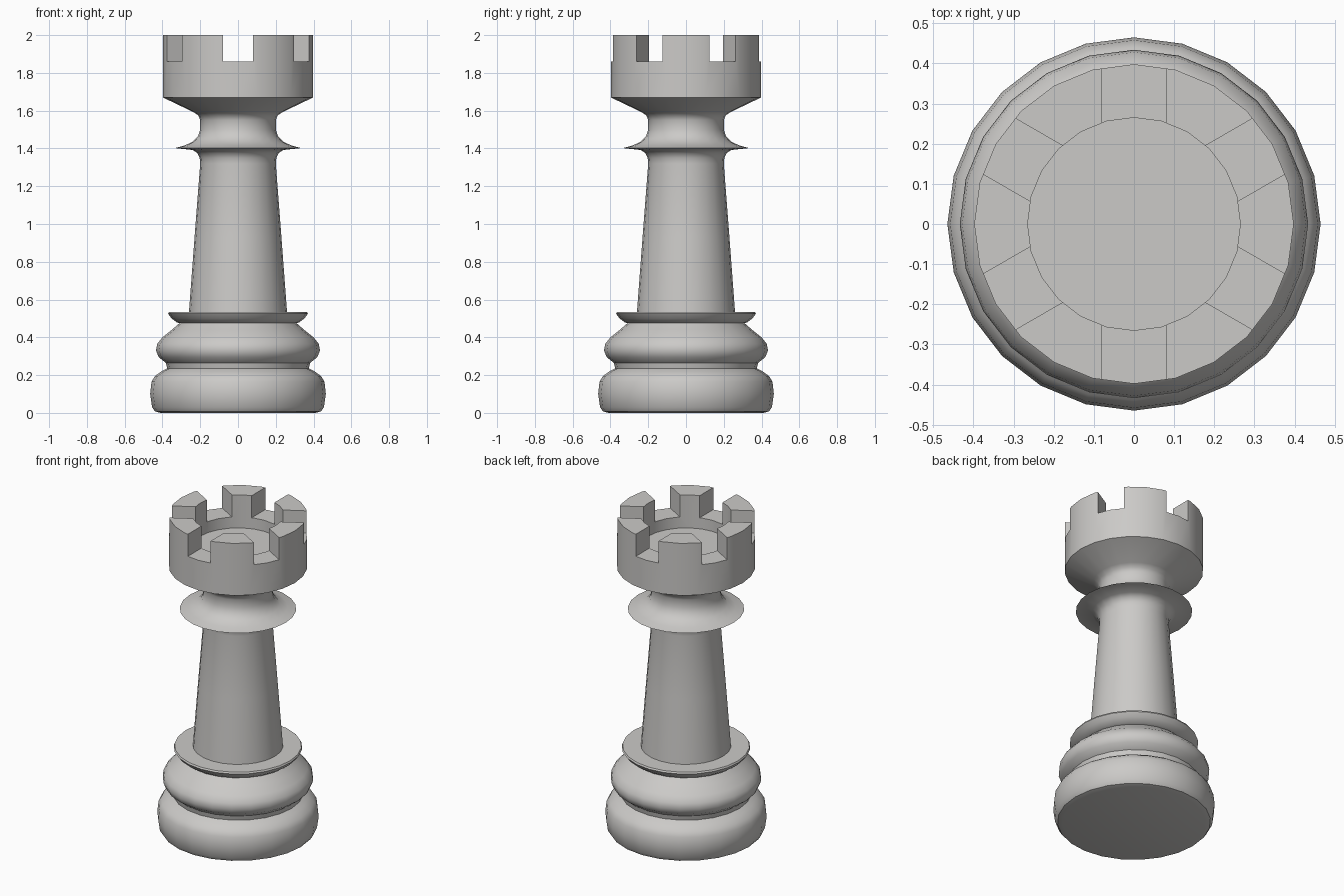
import bpy, bmesh
from math import radians
from mathutils import Matrix, Vector

if "Cube" in bpy.data.objects:
    bpy.data.objects.remove(bpy.data.objects["Cube"], do_unlink=True)

SIDES = 24
CRENEL_FLOOR = 1.86

stone = bpy.data.materials.new("light_grey")
stone.use_nodes = True
stone.diffuse_color = (0.6, 0.59, 0.575, 1)
stone.node_tree.nodes["Principled BSDF"].inputs["Base Color"].default_value = stone.diffuse_color


def finish(name, bm):
    mesh = bpy.data.meshes.new(name)
    bmesh.ops.recalc_face_normals(bm, faces=bm.faces)
    bm.to_mesh(mesh)
    bm.free()
    mesh.materials.append(stone)
    obj = bpy.data.objects.new(name, mesh)
    bpy.context.collection.objects.link(obj)
    return obj


def activate(obj):
    bpy.ops.object.select_all(action="DESELECT")
    obj.select_set(True)
    bpy.context.view_layer.objects.active = obj


def lathe(name, profile):
    """Turn (radius, height) points about z; ends are closed on the axis."""
    bm = bmesh.new()
    points = [(0, profile[0][1])] + profile + [(0, profile[-1][1])]
    verts = [bm.verts.new((0, r, z)) for r, z in points]
    edges = [bm.edges.new(pair) for pair in zip(verts, verts[1:])]
    bmesh.ops.spin(bm, geom=verts + edges, cent=(0, 0, 0), axis=(0, 0, 1),
                   angle=radians(360), steps=SIDES)
    bmesh.ops.remove_doubles(bm, verts=bm.verts, dist=0.0005)
    return finish(name, bm)


# Base: two rounded rolls topped by a flared rim
base = lathe("base", [
    (0.41, 0), (0.44, 0.008), (0.455, 0.03), (0.465, 0.10), (0.458, 0.165),
    (0.44, 0.195), (0.405, 0.22), (0.375, 0.235), (0.382, 0.265), (0.42, 0.295),
    (0.434, 0.33), (0.428, 0.365), (0.40, 0.40), (0.35, 0.44), (0.31, 0.475),
    (0.325, 0.48), (0.352, 0.50), (0.37, 0.525), (0.365, 0.535)])

# Tapered column flaring out under the collar
column = lathe("column", [
    (0.26, 0.53), (0.23, 0.93), (0.2, 1.32), (0.203, 1.35),
    (0.215, 1.375), (0.24, 1.392), (0.335, 1.402)])

# Collar, neck and hollow turret
turret = lathe("turret", [
    (0.335, 1.402), (0.285, 1.415), (0.24, 1.435), (0.212, 1.465), (0.2, 1.5),
    (0.2, 1.55), (0.21, 1.575), (0.235, 1.592), (0.398, 1.67), (0.398, 2.0),
    (0.265, 2.0), (0.265, 1.79)])

# Three crossing bars cut the six battlement gaps
for i in range(3):
    bm = bmesh.new()
    bmesh.ops.create_cube(bm, size=1)
    bmesh.ops.scale(bm, vec=(1.2, 0.16, 0.4), verts=bm.verts)
    bmesh.ops.translate(bm, vec=Vector((0, 0, CRENEL_FLOOR + 0.2)), verts=bm.verts)
    bmesh.ops.rotate(bm, matrix=Matrix.Rotation(radians(30 + 60 * i), 3, "Z"), verts=bm.verts)
    cutter = finish("gap_cutter", bm)
    cutter.hide_render = True
    activate(turret)
    cut = turret.modifiers.new("gap", "BOOLEAN")
    cut.operation = "DIFFERENCE"
    cut.solver = "EXACT"
    cut.object = cutter
    bpy.ops.object.modifier_apply(modifier=cut.name)
    bpy.data.objects.remove(cutter, do_unlink=True)

for part in (base, column, turret):
    activate(part)
    bpy.ops.object.shade_smooth_by_angle(angle=radians(38))
